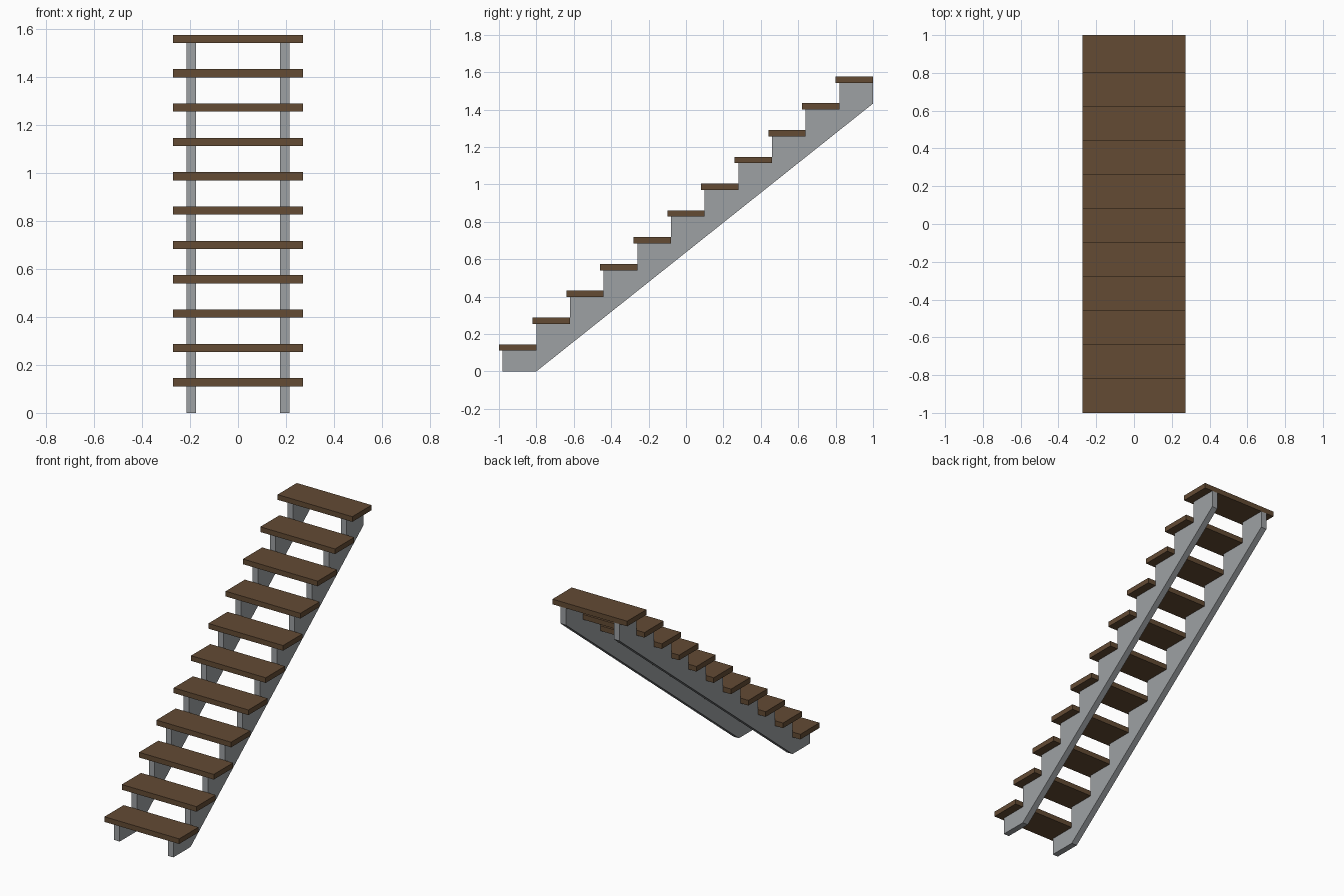
import bpy
import bmesh

cube = bpy.data.objects.get("Cube")
if cube:
    bpy.data.objects.remove(cube, do_unlink=True)

STEPS = 11
RUN, RISE = 0.18, 0.1432
DEPTH, THICK = 0.20, 0.034
HALF_WIDTH = 0.272
FIRST_TOP = 0.145
FRONT = -1.0


def make_material(name, rgb):
    mat = bpy.data.materials.new(name)
    mat.use_nodes = True
    mat.diffuse_color = (*rgb, 1)
    mat.node_tree.nodes["Principled BSDF"].inputs["Base Color"].default_value = (*rgb, 1)
    return mat


wood = make_material("brown wood", (0.125, 0.070, 0.034))
metal = make_material("grey metal", (0.34, 0.355, 0.37))


def extrude_profile(name, profile, x0, x1, mat):
    """Extrude a (y, z) outline from x0 to x1."""
    bm = bmesh.new()
    face = bm.faces.new([bm.verts.new((x0, y, z)) for y, z in profile])
    side = bmesh.ops.extrude_face_region(bm, geom=[face])["geom"]
    verts = [v for v in side if isinstance(v, bmesh.types.BMVert)]
    bmesh.ops.translate(bm, verts=verts, vec=(x1 - x0, 0, 0))
    bmesh.ops.recalc_face_normals(bm, faces=bm.faces)
    mesh = bpy.data.meshes.new(name)
    bm.to_mesh(mesh)
    bm.free()
    mesh.materials.append(mat)
    obj = bpy.data.objects.new(name, mesh)
    bpy.context.collection.objects.link(obj)
    return obj


# Treads, each overhanging the one below
for i in range(STEPS):
    y, z = FRONT + RUN * i, FIRST_TOP + RISE * i
    outline = [(y, z - THICK), (y + DEPTH, z - THICK), (y + DEPTH, z), (y, z)]
    extrude_profile(f"tread_{i + 1}", outline, -HALF_WIDTH, HALF_WIDTH, wood)

# Sawtooth stringers with a straight sloping underside
nosing = DEPTH - RUN
outline = [(FRONT + DEPTH, 0), (FRONT + nosing, 0)]
for i in range(STEPS):
    z = FIRST_TOP - THICK + RISE * i
    y = FRONT + nosing + RUN * i
    outline += [(y, z), (y + RUN, z)]
outline.append((FRONT + DEPTH + RUN * (STEPS - 1), RISE * (STEPS - 1)))

for name, centre in (("left_stringer", 0.195), ("right_stringer", -0.195)):
    extrude_profile(name, outline, centre - 0.02, centre + 0.02, metal)
